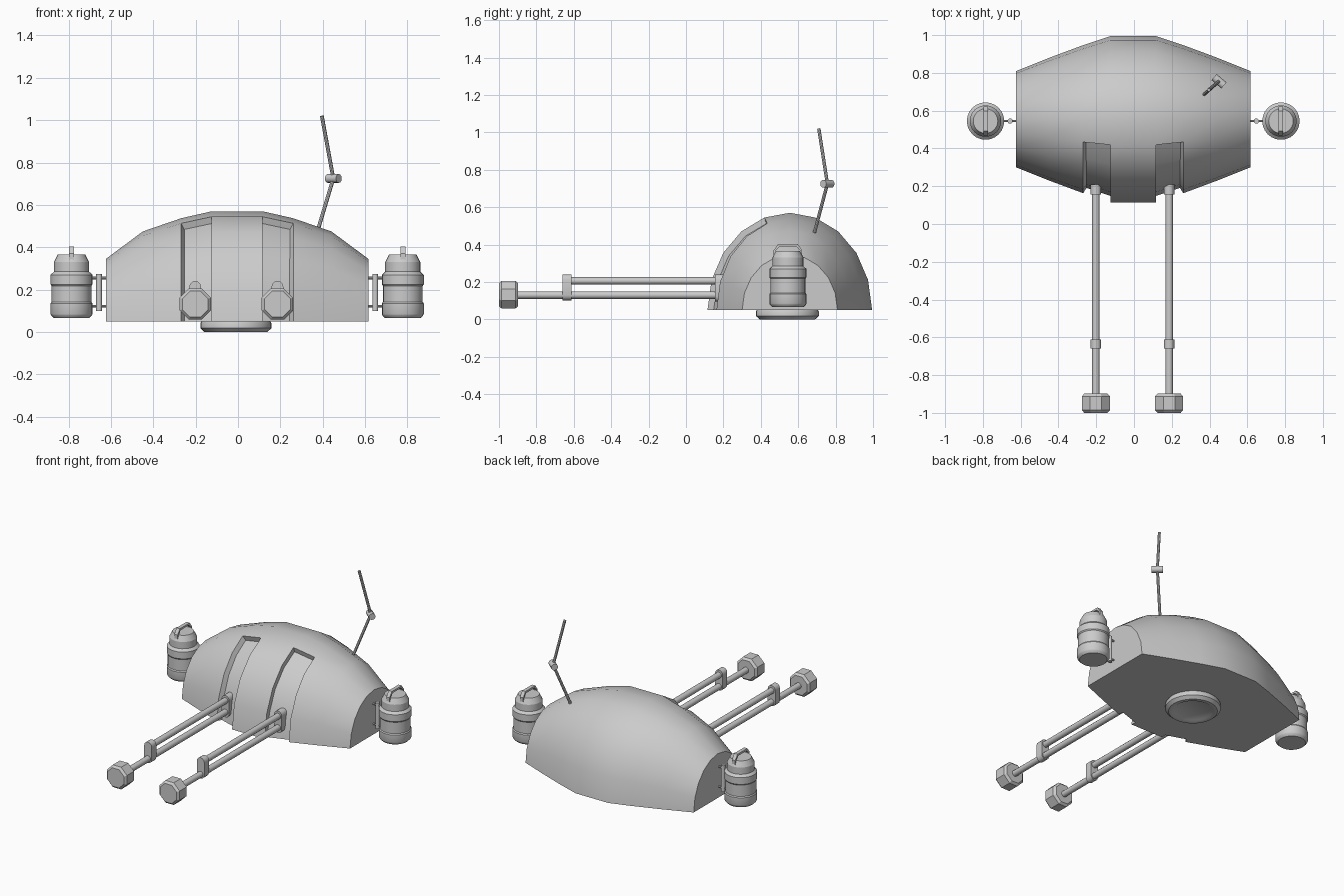
import bpy, bmesh
from math import sin, cos, pi, radians
from mathutils import Vector, Matrix

if "Cube" in bpy.data.objects:
    bpy.data.objects.remove(bpy.data.objects["Cube"])

X0 = -0.004          # centre plane of the machine
CY, BZ = 0.555, 0.05  # body axis


def finish(bm, name, angle=35):
    bmesh.ops.remove_doubles(bm, verts=bm.verts, dist=1e-5)
    bmesh.ops.recalc_face_normals(bm, faces=bm.faces)
    me = bpy.data.meshes.new(name)
    bm.to_mesh(me)
    bm.free()
    ob = bpy.data.objects.new(name, me)
    bpy.context.collection.objects.link(ob)
    bpy.ops.object.select_all(action='DESELECT')
    ob.select_set(True)
    bpy.context.view_layer.objects.active = ob
    bpy.ops.object.shade_smooth_by_angle(angle=radians(angle))
    return ob


def lathe(name, origin, axis, profile, n=24, turn=0.0, angle=35):
    """Revolve (radius, height) points around an axis, capped at both ends."""
    bm = bmesh.new()
    q = Vector(axis).to_track_quat('Z', 'Y')
    rings = [[bm.verts.new(Vector(origin) + q @ Vector((r * cos(turn + 2 * pi * i / n),
              r * sin(turn + 2 * pi * i / n), h))) for i in range(n)] for r, h in profile]
    for a, b in zip(rings, rings[1:]):
        for i in range(n):
            bm.faces.new((a[i], a[(i + 1) % n], b[(i + 1) % n], b[i]))
    bm.faces.new(rings[0])
    bm.faces.new(rings[-1])
    return finish(bm, name, angle)


def rod(name, a, b, r, n=12):
    d = Vector(b) - Vector(a)
    return lathe(name, a, d, [(r, 0), (r, d.length)], n)


def link_plate(name, x, y0, y1, z0, z1, r):
    """Plate with round ends holding two rods together."""
    bm = bmesh.new()
    pts = [(x + r * cos(pi * i / 6), z1 - r + r * sin(pi * i / 6)) for i in range(7)]
    pts += [(x - r * cos(pi * i / 6), z0 + r - r * sin(pi * i / 6)) for i in range(7)]
    f = bm.faces.new([bm.verts.new((px, y0, pz)) for px, pz in pts])
    ext = bmesh.ops.extrude_face_region(bm, geom=[f], use_keep_orig=True)
    bmesh.ops.translate(bm, vec=(0, y1 - y0, 0),
                        verts=[v for v in ext['geom'] if isinstance(v, bmesh.types.BMVert)])
    return finish(bm, name)


# Body shell: half-ellipse sections along x
half = [(0.12, 0.44, 0.52), (0.265, 0.392, 0.487), (0.445, 0.325, 0.425), (0.62, 0.255, 0.295)]
stations = [(-x, a, b) for x, a, b in reversed(half)] + half
N = 10
bm = bmesh.new()
rows = [[bm.verts.new((X0 + x, CY - a * cos(pi * i / N), BZ + b * sin(pi * i / N)))
         for i in range(N + 1)] for x, a, b in stations]
slots = {2: [], 4: []}
for s in range(len(rows) - 1):
    for i in range(N):
        f = bm.faces.new((rows[s][i], rows[s + 1][i], rows[s + 1][i + 1], rows[s][i + 1]))
        if s in slots and i < 4:
            slots[s].append(f)
bm.faces.new(rows[0])
bm.faces.new(rows[-1])
bmesh.ops.recalc_face_normals(bm, faces=bm.faces)
if sum(f.normal.z for f in bm.faces) < 0:
    bmesh.ops.reverse_faces(bm, faces=bm.faces)
# Recessed arm slots in the front
for faces in slots.values():
    bmesh.ops.inset_region(bm, faces=faces, thickness=0.008, depth=-0.032,
                           use_boundary=False, use_even_offset=True)
for v in bm.verts:
    if v.co.z < BZ + 0.03:
        v.co.z = BZ
bm.edges.ensure_lookup_table()
bmesh.ops.holes_fill(bm, edges=[e for e in bm.edges if e.is_boundary], sides=0)
finish(bm, "body_shell", 30)

# Foot disc below the body
lathe("base_disc", (-0.01, 0.542, 0), (0, 0, 1),
      [(0.115, 0.006), (0.125, 0), (0.148, 0), (0.168, 0.018), (0.168, 0.042), (0.16, 0.055)], 32)

for side, tag in ((-1, "left"), (1, "right")):
    # Front arm: two rods, links and hammer head
    x = -0.008 + side * 0.194
    rod(tag + "_arm_upper_rod", (x, 0.24, 0.206), (x, -0.62, 0.206), 0.02)
    rod(tag + "_arm_lower_rod", (x, 0.24, 0.13), (x, -0.91, 0.13), 0.02)
    link_plate(tag + "_arm_clamp", x, -0.66, -0.612, 0.102, 0.241, 0.028)
    link_plate(tag + "_arm_mount", x, 0.155, 0.21, 0.095, 0.241, 0.028)
    lathe(tag + "_arm_head", (x, -1.0, 0.132), (0, 1, 0),
          [(0.066, 0), (0.08, 0.014), (0.08, 0.088), (0.066, 0.102)], 8, pi / 8, 15)

    # Side canister
    px, py = X0 + side * 0.782, 0.545
    lathe(tag + "_canister", (px, py, 0), (0, 0, 1),
          [(0.084, 0.066), (0.096, 0.078), (0.099, 0.085), (0.099, 0.135), (0.094, 0.142),
           (0.094, 0.218), (0.099, 0.225), (0.099, 0.27), (0.083, 0.285), (0.083, 0.33),
           (0.065, 0.366)], 24, 0, 25)
    # Canister carry handle
    path = [(-0.076, 0.325), (-0.076, 0.365), (-0.052, 0.398),
            (0.052, 0.398), (0.076, 0.365), (0.076, 0.325)]
    inner = [(y * 0.84, z - 0.013 if abs(y) < 0.06 else z) for y, z in path]
    bm = bmesh.new()
    loops = [[bm.verts.new((px + dx, py + y, z + 0.005)) for y, z in path + inner[::-1]]
             for dx in (-0.012, 0.012)]
    n = len(path)
    for lp in loops:
        for i in range(n - 1):
            bm.faces.new((lp[i], lp[i + 1], lp[2 * n - 2 - i], lp[2 * n - 1 - i]))
    for i in range(2 * n):
        j = (i + 1) % (2 * n)
        bm.faces.new((loops[0][i], loops[0][j], loops[1][j], loops[1][i]))
    finish(bm, tag + "_canister_handle", 30)

    # Bracket between body and canister
    bx = X0 + side * 0.652
    rod(tag + "_bracket_post", (bx, py, 0.1), (bx, py, 0.275), 0.014)
    for k, z in (("lower", 0.122), ("upper", 0.255)):
        rod(f"{tag}_bracket_{k}_pin", (X0 + side * 0.6, py, z), (X0 + side * 0.71, py, z), 0.006, 8)

# Antenna with hinge
joint = Vector((0.45, 0.756, 0.725))
rod("antenna_lower", (0.372, 0.687, 0.465), joint, 0.009, 8)
rod("antenna_upper", joint, (0.396, 0.71, 1.02), 0.009, 8)
h = Vector((0.026, -0.022, 0))
rod("antenna_hinge", joint - h, joint + h, 0.021)
